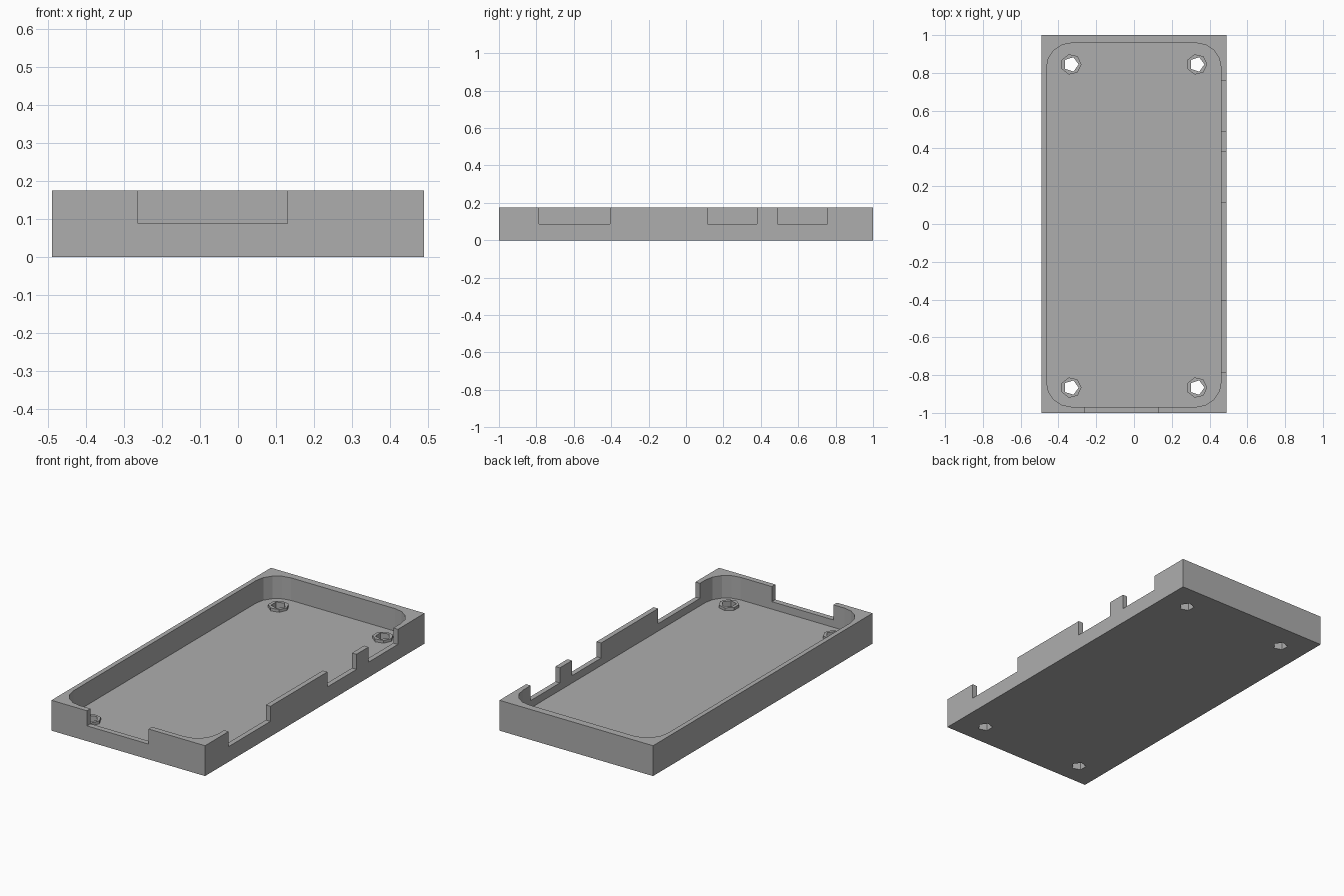
import bpy
import math

old = bpy.data.objects.get("Cube")
if old:
    bpy.data.objects.remove(old, do_unlink=True)

grey = bpy.data.materials.new("light grey plastic")
grey.use_nodes = True
colour = (0.42, 0.42, 0.42, 1)
grey.diffuse_color = colour
grey.node_tree.nodes["Principled BSDF"].inputs["Base Color"].default_value = colour

HEIGHT, FLOOR, BOSS_TOP, NOTCH = 0.175, 0.045, 0.061, 0.088


def prism(name, outline, z0, z1):
    """Upright solid from a counter-clockwise outline."""
    n = len(outline)
    verts = [(x, y, z) for z in (z0, z1) for x, y in outline]
    faces = [tuple(reversed(range(n))), tuple(range(n, 2 * n))]
    faces += [(i, (i + 1) % n, n + (i + 1) % n, n + i) for i in range(n)]
    mesh = bpy.data.meshes.new(name)
    mesh.from_pydata(verts, [], faces)
    mesh.materials.append(grey)
    obj = bpy.data.objects.new(name, mesh)
    bpy.context.collection.objects.link(obj)
    return obj


def rect(x0, x1, y0, y1):
    return [(x0, y0), (x1, y0), (x1, y1), (x0, y1)]


def ring(x, y, radius, sides):
    return [(x + radius * math.cos(math.tau * i / sides),
             y + radius * math.sin(math.tau * i / sides)) for i in range(sides)]


def rounded_rect(x0, x1, y0, y1, r, steps=4):
    corners = [(x1 - r, y1 - r), (x0 + r, y1 - r), (x0 + r, y0 + r), (x1 - r, y0 + r)]
    points = []
    for k, (cx, cy) in enumerate(corners):
        for i in range(steps + 1):
            a = math.pi / 2 * (k + i / steps)
            points.append((cx + r * math.cos(a), cy + r * math.sin(a)))
    return points


def combine(target, tool, operation):
    """Apply a boolean and remove the tool."""
    mod = target.modifiers.new(operation, "BOOLEAN")
    mod.object, mod.operation, mod.solver = tool, operation, "EXACT"
    bpy.context.view_layer.update()
    graph = bpy.context.evaluated_depsgraph_get()
    result = bpy.data.meshes.new_from_object(target.evaluated_get(graph))
    target.modifiers.clear()
    target.data = result
    bpy.data.objects.remove(tool, do_unlink=True)


# Open tray with a rounded cavity
tray = prism("case_tray", rect(-0.49, 0.49, -1, 1), 0, HEIGHT)
cavity = rounded_rect(-0.463, 0.461, -0.968, 0.958, 0.131)
combine(tray, prism("cavity", cavity, FLOOR, 0.3), "DIFFERENCE")

# Port openings in the front wall and the +x wall
notches = [rect(-0.263, 0.13, -1.1, -0.9)]
notches += [rect(0.42, 0.6, y0, y1)
            for y0, y1 in ((-0.785, -0.405), (0.115, 0.38), (0.49, 0.757))]
for outline in notches:
    combine(tray, prism("notch", outline, NOTCH, 0.3), "DIFFERENCE")

# Screw bosses with holes through the floor
places = [(x, y) for x in (-0.333, 0.333) for y in (-0.866, 0.845)]
for i, (x, y) in enumerate(places):
    combine(tray, prism("hole", ring(x, y, 0.04, 5), -0.1, 0.3), "DIFFERENCE")
    boss = prism(f"screw_boss_{i + 1}", ring(x, y, 0.055, 7), FLOOR, BOSS_TOP)
    combine(boss, prism("hole", ring(x, y, 0.04, 5), -0.1, 0.3), "DIFFERENCE")
